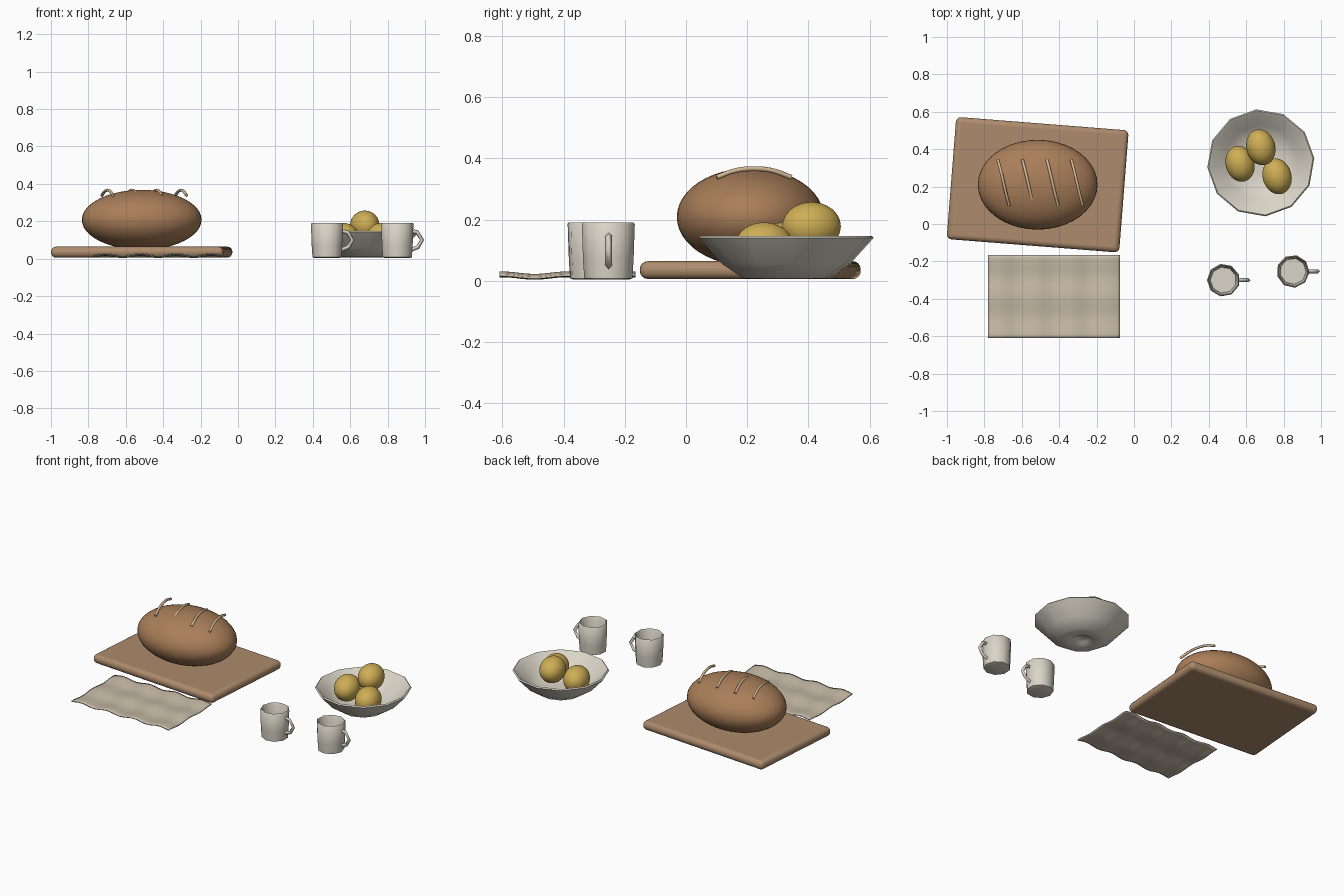
import bpy, bmesh
from math import sin, cos, pi, radians

if "Cube" in bpy.data.objects:
    bpy.data.objects.remove(bpy.data.objects["Cube"])


def material(name, rgb):
    m = bpy.data.materials.new(name)
    m.diffuse_color = (*rgb, 1)
    m.use_nodes = True
    m.node_tree.nodes["Principled BSDF"].inputs["Base Color"].default_value = m.diffuse_color
    return m


WOOD = material("wood", (0.42, 0.26, 0.15))
CRUST = material("crust", (0.40, 0.21, 0.10))
SCORE = material("score", (0.68, 0.50, 0.30))
LEMON = material("lemon", (0.62, 0.42, 0.09))
CERAMIC = material("ceramic", (0.70, 0.66, 0.57))
LINEN = material("linen", (0.58, 0.50, 0.39))


def finish(ob, name, mat, angle=35):
    ob.name = name
    ob.data.materials.append(mat)
    bpy.ops.object.select_all(action='DESELECT')
    ob.select_set(True)
    bpy.context.view_layer.objects.active = ob
    if ob.type == 'MESH':
        bpy.ops.object.shade_smooth_by_angle(angle=radians(angle))
    return ob


def from_bmesh(bm, name, mat, loc=(0, 0, 0), angle=35):
    me = bpy.data.meshes.new(name)
    bmesh.ops.recalc_face_normals(bm, faces=bm.faces)
    bm.to_mesh(me)
    bm.free()
    ob = bpy.data.objects.new(name, me)
    bpy.context.collection.objects.link(ob)
    ob.location = loc
    return finish(ob, name, mat, angle)


def lathe(name, profile, sides, loc, mat, turn=0.0):
    """Closed (radius, z) outline spun round z; the ends are capped."""
    bm = bmesh.new()
    rings = [[bm.verts.new((r * cos(turn + 2 * pi * i / sides),
                            r * sin(turn + 2 * pi * i / sides), z))
              for i in range(sides)] for r, z in profile]
    for a, b in zip(rings, rings[1:]):
        for i in range(sides):
            j = (i + 1) % sides
            bm.faces.new((a[i], a[j], b[j], b[i]))
    bm.faces.new(rings[0])
    bm.faces.new(rings[-1])
    return from_bmesh(bm, name, mat, loc, 50)


def ellipsoid(name, loc, scale, mat, turn=0.0):
    bpy.ops.mesh.primitive_uv_sphere_add(segments=40, ring_count=24, location=loc,
                                         rotation=(0, 0, turn))
    ob = bpy.context.object
    ob.scale = scale
    return finish(ob, name, mat, 60)


def tube(name, points, radius, mat, loc=(0, 0, 0), kind='POLY', res=2):
    cu = bpy.data.curves.new(name, 'CURVE')
    cu.dimensions = '3D'
    cu.bevel_depth = radius
    cu.bevel_resolution = res
    cu.use_fill_caps = True
    sp = cu.splines.new(kind)
    if kind == 'BEZIER':
        sp.bezier_points.add(len(points) - 1)
        for bp, p in zip(sp.bezier_points, points):
            bp.co = p
            bp.handle_left_type = bp.handle_right_type = 'AUTO'
    else:
        sp.points.add(len(points) - 1)
        for q, p in zip(sp.points, points):
            q.co = (*p, 1)
    ob = bpy.data.objects.new(name, cu)
    bpy.context.collection.objects.link(ob)
    ob.location = loc
    return finish(ob, name, mat)


# Cutting board with rounded edges
bpy.ops.mesh.primitive_cube_add(size=1, location=(-0.515, 0.21, 0.035),
                                rotation=(0, 0, radians(-4.5)))
board = bpy.context.object
board.scale = (0.925, 0.655, 0.058)
bpy.ops.object.transform_apply(location=False, rotation=False, scale=True)
bev = board.modifiers.new("round", 'BEVEL')
bev.width, bev.segments = 0.026, 4
finish(board, "cutting_board", WOOD)

# Bread loaf and its four raised score marks
ellipsoid("bread_loaf", (-0.515, 0.21, 0.208), (0.32, 0.24, 0.16), CRUST)
for i in range(4):
    tube(f"score_mark_{i + 1}",
         [(-0.03, 0.122, -0.028), (-0.014, 0.06, -0.006), (0, 0, 0),
          (0.014, -0.06, -0.006), (0.03, -0.122, -0.028)],
         0.008, SCORE, (-0.698 + 0.131 * i, 0.222, 0.366), 'BEZIER')

# Rippled linen cloth
bm = bmesh.new()
NX, NY = 40, 24
grid = []
for j in range(NY + 1):
    row = []
    for i in range(NX + 1):
        x, y = -0.78 + 0.705 * i / NX, -0.61 + 0.445 * j / NY
        z = 0.017 + 0.006 * sin(2 * pi * x / 0.19) + 0.004 * cos(2 * pi * (y + 0.6) / 0.21)
        row.append(bm.verts.new((x, y, z)))
    grid.append(row)
for j in range(NY):
    for i in range(NX):
        bm.faces.new((grid[j][i], grid[j][i + 1], grid[j + 1][i + 1], grid[j + 1][i]))
cloth = from_bmesh(bm, "cloth", LINEN)
sol = cloth.modifiers.new("thickness", 'SOLIDIFY')
sol.thickness, sol.offset = 0.007, 0

# Fruit bowl with recessed foot
lathe("fruit_bowl",
      [(0.045, 0.022), (0.06, 0.006), (0.14, 0.008), (0.21, 0.055), (0.287, 0.14),
       (0.28, 0.147), (0.265, 0.138), (0.2, 0.07), (0.13, 0.026), (0.05, 0.024)],
      12, (0.678, 0.327, 0), CERAMIC, radians(5))

# Three lemons piled in the bowl
for n, loc in enumerate([(0.567, 0.322, 0.112), (0.678, 0.41, 0.178), (0.765, 0.255, 0.112)]):
    ellipsoid(f"lemon_{n + 1}", loc, (0.077, 0.097, 0.079), LEMON, radians(15))

# Two mugs with angular loop handles
for n, (x, y) in enumerate([(0.478, -0.3), (0.85, -0.253)]):
    lathe(f"mug_{n + 1}",
          [(0.07, 0.004), (0.08, 0.008), (0.084, 0.07), (0.088, 0.186),
           (0.083, 0.191), (0.079, 0.184), (0.075, 0.07), (0.07, 0.02)],
          9, (x, y, 0), CERAMIC, radians(20 + 17 * n))
    tube(f"mug_handle_{n + 1}",
         [(0.076, 0, 0.148), (0.108, 0, 0.142), (0.134, 0, 0.1),
          (0.112, 0, 0.062), (0.076, 0, 0.048)],
         0.011, CERAMIC, (x, y, 0), 'POLY', 0)
